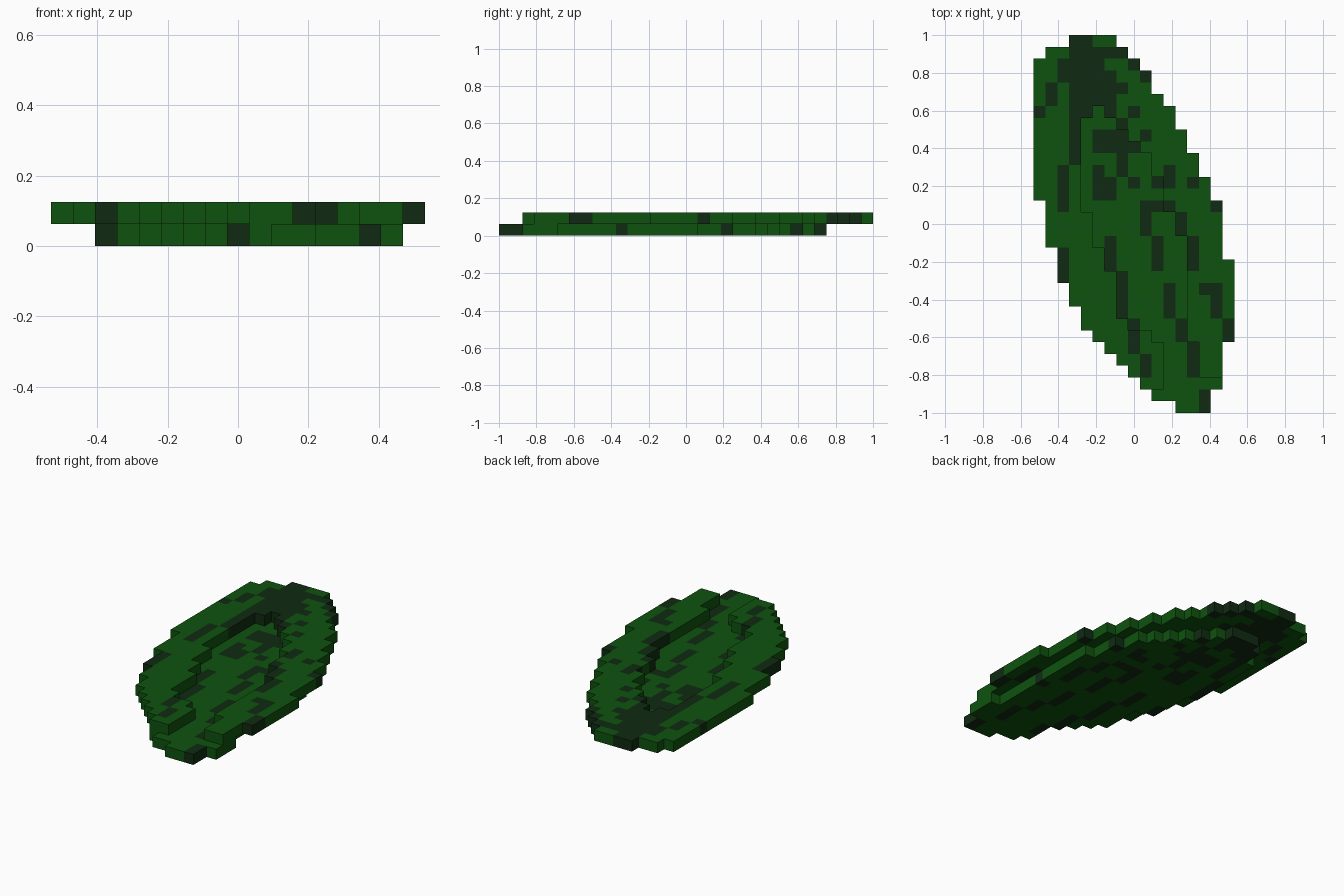
import bpy, bmesh

cube = bpy.data.objects.get("Cube")
if cube:
    bpy.data.objects.remove(cube, do_unlink=True)

S = 0.0625          # block size
COLS, ROWS = 17, 32  # row 0 is the back tip


def material(name, rgb):
    m = bpy.data.materials.new(name)
    m.use_nodes = True
    c = (*rgb, 1.0)
    m.diffuse_color = c
    b = m.node_tree.nodes["Principled BSDF"]
    b.inputs["Base Color"].default_value = c
    b.inputs["Roughness"].default_value = 0.9
    return m


MATS = [material("leaf_green", (0.0045, 0.085, 0.0045)),
        material("vein_dark_green", (0.005, 0.024, 0.006))]


def expand(start, runs):
    """Turn (edge column, row count) runs into a row -> column table."""
    out = {}
    for col, count in runs:
        for _ in range(count):
            out[start] = col
            start += 1
    return out


# Leaf outline, first column and end column per row
leaf_l = expand(0, [(3, 1), (1, 1), (0, 12), (1, 4), (2, 3), (3, 2), (4, 2), (5, 1),
                    (6, 1), (7, 1), (8, 1), (9, 1), (10, 1), (12, 1)])
leaf_r = expand(0, [(7, 1), (8, 1), (9, 1), (10, 2), (11, 1), (12, 2), (13, 2), (14, 2),
                    (15, 2), (16, 5), (17, 7), (16, 4), (15, 2)])
# Hollow along the midrib, open at the front tip
hollow_l = expand(6, [(5, 1), (4, 8), (5, 3), (6, 2), (7, 4), (8, 1), (10, 1), (11, 4)])
hollow_r = expand(6, [(6, 1), (7, 1), (8, 1), (9, 1), (10, 2), (11, 3), (12, 2),
                      (13, 9), (14, 3), (16, 1)])
# Lower layer under the hollow
low_l = expand(4, [(4, 1), (3, 2), (2, 8), (3, 3), (4, 2), (5, 4), (6, 1), (7, 1),
                   (8, 1), (9, 3), (10, 1), (12, 1)])
low_r = expand(4, [(7, 1), (8, 1), (9, 1), (10, 1), (11, 1), (12, 1), (13, 2), (14, 3),
                   (15, 12), (16, 3), (15, 2)])

# Dark vein streaks: column -> row ranges
VEINS = {
    0: [(6, 6)], 1: [(4, 5)], 2: [(2, 3), (11, 14), (18, 20)], 3: [(0, 10)],
    4: [(0, 6)], 5: [(1, 5), (8, 9), (11, 13)], 6: [(1, 1), (3, 6), (8, 9), (12, 13), (17, 19)],
    7: [(1, 1), (4, 4), (7, 11), (20, 23)], 8: [(2, 2), (6, 6), (9, 9), (12, 12), (24, 26)],
    9: [(3, 3), (8, 8), (14, 16), (27, 28)], 10: [(12, 12), (14, 14), (17, 19)],
    11: [(11, 12), (14, 14), (21, 23)], 12: [(15, 16), (24, 25)],
    13: [(12, 12), (17, 19), (26, 28)], 14: [(21, 21), (30, 31)],
    15: [(14, 14), (21, 23)], 16: [(24, 25)],
}


def is_vein(c, r):
    return any(a <= r <= b for a, b in VEINS.get(c, []))


upper, lower = set(), set()
for r in range(ROWS):
    if r < 30:
        for c in range(leaf_l[r], leaf_r[r]):
            if not (r in hollow_l and hollow_l[r] <= c < hollow_r[r]):
                upper.add((c, r, 1))
    if r in low_l:
        lower.update((c, r, 0) for c in range(low_l[r], low_r[r]))
solid = upper | lower

# Corners of each block side, keyed by neighbour direction (x, y, z)
SIDES = {
    (1, 0, 0): [(1, 0, 0), (1, 1, 0), (1, 1, 1), (1, 0, 1)],
    (-1, 0, 0): [(0, 1, 0), (0, 0, 0), (0, 0, 1), (0, 1, 1)],
    (0, 1, 0): [(1, 1, 0), (0, 1, 0), (0, 1, 1), (1, 1, 1)],
    (0, -1, 0): [(0, 0, 0), (1, 0, 0), (1, 0, 1), (0, 0, 1)],
    (0, 0, 1): [(0, 0, 1), (1, 0, 1), (1, 1, 1), (0, 1, 1)],
    (0, 0, -1): [(0, 1, 0), (1, 1, 0), (1, 0, 0), (0, 0, 0)],
}


def build(name, blocks):
    """Make one mesh from the exposed sides of the blocks."""
    bm = bmesh.new()
    for c, r, k in sorted(blocks):
        x0, y0, z0 = (c - COLS / 2) * S, (ROWS / 2 - r - 1) * S, k * S
        for (dx, dy, dz), quad in SIDES.items():
            if (c + dx, r - dy, k + dz) in solid:
                continue
            f = bm.faces.new([bm.verts.new((x0 + x * S, y0 + y * S, z0 + z * S))
                              for x, y, z in quad])
            f.material_index = int(is_vein(c, r))
    bmesh.ops.remove_doubles(bm, verts=bm.verts[:], dist=0.0001)
    me = bpy.data.meshes.new(name)
    bm.to_mesh(me)
    bm.free()
    for m in MATS:
        me.materials.append(m)
    ob = bpy.data.objects.new(name, me)
    bpy.context.collection.objects.link(ob)


build("leaf_raised_rim", upper)
build("leaf_lower_middle", lower)
